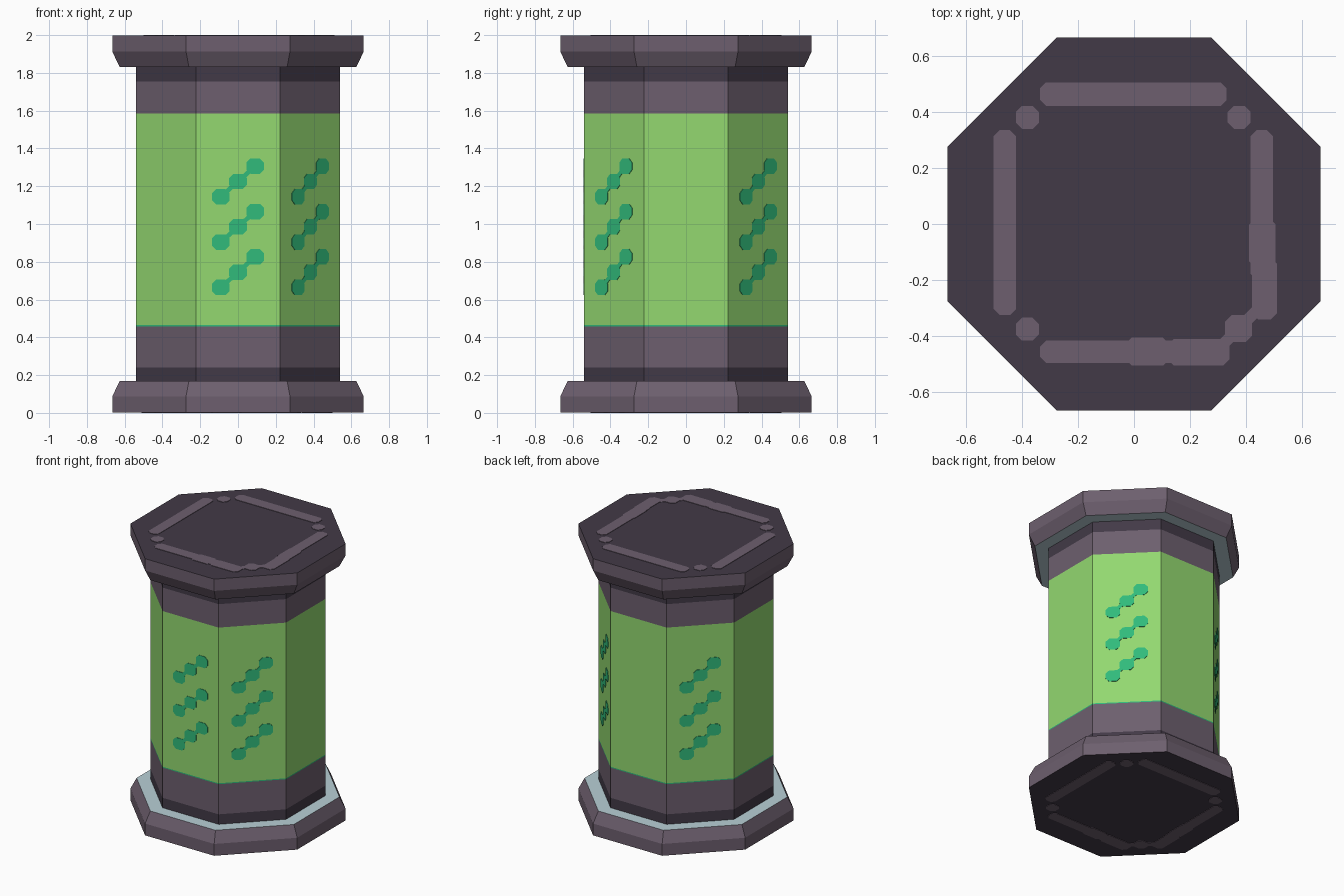
import bpy, bmesh, math
from mathutils import Matrix, Vector

if "Cube" in bpy.data.objects:
    bpy.data.objects.remove(bpy.data.objects["Cube"])

H = 2.0          # total height
T = 0.003        # thickness of painted plates


def material(name, rgb):
    m = bpy.data.materials.new(name)
    lin = [(c / 255 / 12.92) if c < 10 else ((c / 255 + 0.055) / 1.055) ** 2.4 for c in rgb]
    m.diffuse_color = (*lin, 1)
    m.use_nodes = True
    m.node_tree.nodes["Principled BSDF"].inputs["Base Color"].default_value = m.diffuse_color
    return m


GREEN = material("glass green", (147, 216, 112))
TEAL = material("teal marks", (49, 187, 123))
PURPLE = material("grey purple", (109, 95, 110))
DARK = material("dark purple", (66, 58, 71))
PALE = material("pale blue grey", (184, 207, 214))


def finish(name, bm, mats):
    mesh = bpy.data.meshes.new(name)
    bm.to_mesh(mesh)
    bm.free()
    for m in mats:
        mesh.materials.append(m)
    obj = bpy.data.objects.new(name, mesh)
    bpy.context.collection.objects.link(obj)
    return obj


def octagon_loft(name, rings, mats, rule):
    """Stack octagons given as (half width, z); rule(face) picks the material."""
    bm = bmesh.new()
    loops = []
    for half, z in rings:
        r = half / math.cos(math.pi / 8)
        loops.append([bm.verts.new((r * math.cos(a), r * math.sin(a), z))
                      for a in (math.pi / 8 + i * math.pi / 4 for i in range(8))])
    for lo, hi in zip(loops, loops[1:]):
        for i in range(8):
            j = (i + 1) % 8
            bm.faces.new((lo[i], lo[j], hi[j], hi[i]))
    bm.faces.new(loops[0][::-1])
    bm.faces.new(loops[-1])
    bm.normal_update()
    for f in bm.faces:
        f.material_index = rule(f)
    return finish(name, bm, mats)


def chamfered(x0, y0, x1, y1, c=0.022):
    return [(x0 + c, y0), (x1 - c, y0), (x1, y0 + c), (x1, y1 - c),
            (x1 - c, y1), (x0 + c, y1), (x0, y1 - c), (x0, y0 + c)]


def link(p, q, half):
    """Thin strip from p to q."""
    p, q = Vector(p), Vector(q)
    d = (q - p).normalized()
    n = Vector((-d.y, d.x)) * half
    return [p - n, q - n, q + n, p + n]


def plates(name, polygons, matrix, mat):
    """Thin raised plates lying in the local xy plane."""
    bm = bmesh.new()
    for poly in polygons:
        low = [bm.verts.new((p[0], p[1], -0.002)) for p in poly]
        top = [bm.verts.new((p[0], p[1], T)) for p in poly]
        bm.faces.new(top)
        for i in range(len(poly)):
            j = (i + 1) % len(poly)
            bm.faces.new((low[i], low[j], top[j], top[i]))
    bm.transform(matrix)
    return finish(name, bm, [mat])


# Octagonal body with horizontal colour bands
bands = [(0.16, 0), (0.24, 1), (0.457, 3), (0.464, 2), (1.586, 1), (1.755, 0)]


def band_rule(face):
    z = face.calc_center_median().z
    return [m for start, m in bands if z >= start - 1e-4][-1]


octagon_loft("body", [(0.54, z) for z, _ in bands] + [(0.54, 1.845)],
             [DARK, PURPLE, GREEN, TEAL], band_rule)

# End caps: dark outer face, purple sides, pale ledge facing the body
cap_rings = [(0.665, T), (0.665, 0.088), (0.627, 0.168)]


def cap_rule(face):
    return 1 if face.normal.z < -0.9 else 2 if face.normal.z > 0.9 else 0


flip = Matrix.Translation((0, 0, H)) @ Matrix.Rotation(math.pi, 4, 'Y')
for name, matrix in (("bottom_cap", Matrix()), ("top_cap", flip)):
    cap = octagon_loft(name, cap_rings, [PURPLE, DARK, PALE], cap_rule)
    cap.data.transform(matrix)

# Broken square border on both end faces, worn near one corner
border = [
    chamfered(-0.335, 0.42, 0.33, 0.505),
    chamfered(-0.50, -0.325, -0.42, 0.335),
    chamfered(0.415, -0.20, 0.495, 0.335),
    chamfered(0.41, -0.155, 0.505, 0.02),
    chamfered(0.42, -0.34, 0.51, -0.12),
    chamfered(-0.335, -0.495, 0.20, -0.415),
    chamfered(-0.03, -0.505, 0.125, -0.405),
    chamfered(0.12, -0.505, 0.34, -0.41),
    chamfered(0.325, -0.42, 0.42, -0.325),
    link((0.31, -0.435), (0.435, -0.31), 0.02),
]
for cx, cy in ((-0.38, 0.38), (0.375, 0.38), (-0.38, -0.375)):
    border.append(chamfered(cx - 0.041, cy - 0.041, cx + 0.041, cy + 0.041))

top_face = Matrix.Translation((0, 0, H - T))
plates("top_border", border, top_face, PURPLE)
plates("bottom_border", border, flip @ top_face, PURPLE)

# Three rising diagonals of blobs on four of the body faces
marks = []
for row in range(3):
    for k in (-1, 0, 1):
        x, z = 0.091 * k, 0.985 + 0.24 * (row - 1) + 0.081 * k
        marks.append(chamfered(x - 0.047, z - 0.041, x + 0.047, z + 0.041))
        if k < 1:
            marks.append(link((x + 0.028, z + 0.024), (x + 0.063, z + 0.057), 0.012))

for side, angle in (("front", 0), ("front_right", 45), ("back_right", 135), ("back_left", 225)):
    matrix = (Matrix.Rotation(math.radians(angle), 4, 'Z')
              @ Matrix.Translation((0, -0.54, 0))
              @ Matrix.Rotation(math.pi / 2, 4, 'X'))
    plates(side + "_marks", marks, matrix, TEAL)
